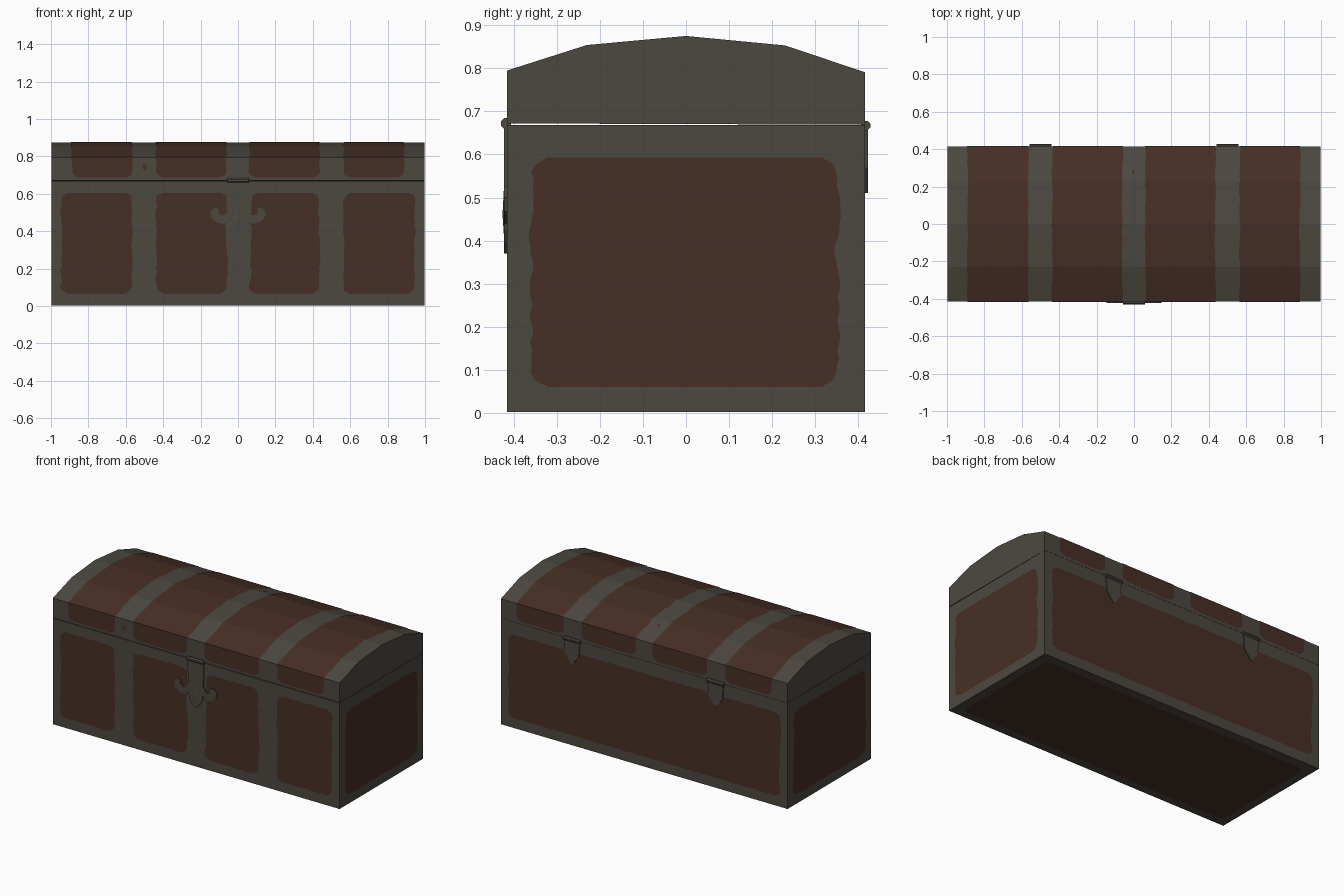
import bpy, bmesh, math, random

if "Cube" in bpy.data.objects:
    bpy.data.objects.remove(bpy.data.objects["Cube"])
random.seed(4)

def material(name, rgb):
    m = bpy.data.materials.new(name)
    m.diffuse_color = (*rgb, 1)
    m.use_nodes = True
    m.node_tree.nodes["Principled BSDF"].inputs["Base Color"].default_value = m.diffuse_color
    return m

METAL = material("dull iron", (0.073, 0.066, 0.052))
WOOD = material("dark brown wood", (0.062, 0.028, 0.018))

def make(name, verts, faces, mat, fix=True):
    me = bpy.data.meshes.new(name)
    me.from_pydata(verts, [], faces)
    if fix:
        bm = bmesh.new()
        bm.from_mesh(me)
        bmesh.ops.recalc_face_normals(bm, faces=bm.faces)
        bm.to_mesh(me)
        bm.free()
    me.materials.append(mat)
    ob = bpy.data.objects.new(name, me)
    bpy.context.collection.objects.link(ob)
    return ob

def prism(name, outline, place, a, b, mat):
    """Extrude a 2D outline between depths a and b; place(p, q, depth) gives 3D."""
    n = len(outline)
    verts = [place(p, q, d) for d in (a, b) for p, q in outline]
    faces = [list(range(n)), list(range(n, 2 * n))]
    faces += [[i, (i + 1) % n, n + (i + 1) % n, n + i] for i in range(n)]
    return make(name, verts, faces, mat)

def panel(name, place, u0, u1, v0, v1, r=0.035, extra=(), wobble=0.005):
    """Thin wooden patch with rounded corners and slightly uneven sides."""
    n = max(3, int((v1 - v0) / 0.017))
    rows = sorted([v0 + (v1 - v0) * i / n for i in range(n + 1)] + list(extra))
    verts, jl, jr = [], 0, 0
    for v in rows:
        d = min(v - v0, v1 - v)
        inset = r - math.sqrt(max(0, r * r - (r - d) ** 2)) if d < r else 0
        jl = 0.6 * jl + random.uniform(-wobble, wobble)
        jr = 0.6 * jr + random.uniform(-wobble, wobble)
        verts += [place(u0 + inset + jl, v), place(u1 - inset + jr, v)]
    faces = [[2 * i, 2 * i + 1, 2 * i + 3, 2 * i + 2] for i in range(len(rows) - 1)]
    return make(name, verts, faces, WOOD, fix=False)

X, Y, E = 0.998, 0.415, 0.002

# chest body
prism("chest_body", [(-Y, E), (Y, E), (Y, 0.668), (-Y, 0.668)],
      lambda p, q, d: (d, p, q), -X, X, METAL)

# domed lid, with a fine gap above the body
profile = [(-Y, 0.672), (-Y, 0.795), (-0.23, 0.854), (0, 0.875),
           (0.23, 0.853), (Y, 0.791), (Y, 0.669)]
prism("lid", profile, lambda p, q, d: (d, p, q), -X, X, METAL)

# wooden patches on the body
bays = [(-0.945, -0.565), (-0.435, -0.06), (0.065, 0.435), (0.565, 0.945)]
for i, (a, b) in enumerate(bays):
    panel(f"front_panel_{i}", lambda u, v: (u, -Y - E, v), a, b, 0.065, 0.605)
panel("back_panel", lambda u, v: (-u, Y + E, v), -0.945, 0.945, 0.065, 0.59)
panel("right_panel", lambda u, v: (X + E, u, v), -0.358, 0.352, 0.06, 0.593)
panel("left_panel", lambda u, v: (-X - E, -u, v), -0.358, 0.352, 0.06, 0.593)
panel("bottom_panel", lambda u, v: (u, -v, 0), -0.94, 0.94, -0.36, 0.36)

# wooden strips that follow the lid curve, measured along its length
skin = [(y * 1.005, 0.6 + (z - 0.6) * 1.008) for y, z in profile]
stops = [0]
for p, q in zip(skin, skin[1:]):
    stops.append(stops[-1] + math.dist(p, q))

def on_lid(u, v):
    i = max(k for k in range(len(skin) - 1) if stops[k] <= v)
    t = (v - stops[i]) / (stops[i + 1] - stops[i])
    (y0, z0), (y1, z1) = skin[i], skin[i + 1]
    return (u, y0 + (y1 - y0) * t, z0 + (z1 - z0) * t)

lid_bays = [(-0.89, -0.565), (-0.437, -0.063), (0.06, 0.435), (0.565, 0.888)]
for i, (a, b) in enumerate(lid_bays):
    panel(f"lid_strip_{i}", on_lid, a, b, 0.014, stops[-1] - 0.016,
          extra=stops[1:-1], wobble=0.003)
# small worn spots on the lid bands
panel("worn_spot_front", on_lid, -0.51, -0.49, 0.055, 0.085, r=0.005, wobble=0.001)
s = stops[4] + 0.035
panel("worn_spot_back", on_lid, -0.012, 0.002, s, s + 0.025, r=0.004, wobble=0.001)

def knuckle(name, x, y, z, half, r):
    ring = [(y + r * math.cos(k * math.pi / 4 + 0.39),
             z + r * math.sin(k * math.pi / 4 + 0.39)) for k in range(8)]
    prism(name, ring, lambda p, q, d: (d, p, q), x - half, x + half, METAL)

# front clasp: three-lobed plate, mirrored from one half
half = [(0.056, 0.68), (0.053, 0.52), (0.066, 0.492), (0.086, 0.484), (0.104, 0.497),
        (0.103, 0.522), (0.125, 0.527), (0.148, 0.5), (0.14, 0.468), (0.112, 0.445),
        (0.078, 0.44), (0.05, 0.458), (0.044, 0.425), (0.025, 0.395)]
outline = half + [(0, 0.37)] + [(-x, z) for x, z in reversed(half)]
prism("clasp_plate", outline, lambda p, q, d: (p, d, q), -Y + 0.004, -Y - 0.007, METAL)
knuckle("clasp_knuckle", 0, -Y - 0.003, 0.672, 0.058, 0.013)

# raised central leaf of the clasp
leaf = [(0, 0.555), (0.025, 0.46), (0, 0.385), (-0.025, 0.46)]
verts = [(x, -Y - 0.006, z) for x, z in leaf] + [(0, -Y - 0.011, 0.46)]
make("clasp_leaf", verts, [[0, 1, 4], [1, 2, 4], [2, 3, 4], [3, 0, 4], [3, 2, 1, 0]], METAL)

# back hinges: pointed plates with a knuckle
for side, x in (("left", -0.5), ("right", 0.5)):
    pts = [(x - 0.055, 0.67), (x + 0.055, 0.67), (x + 0.048, 0.57),
           (x, 0.51), (x - 0.048, 0.57)]
    prism(f"{side}_hinge_plate", pts, lambda p, q, d: (p, d, q), Y - 0.004, Y + 0.007, METAL)
    knuckle(f"{side}_hinge_knuckle", x, Y + 0.002, 0.667, 0.06, 0.012)
